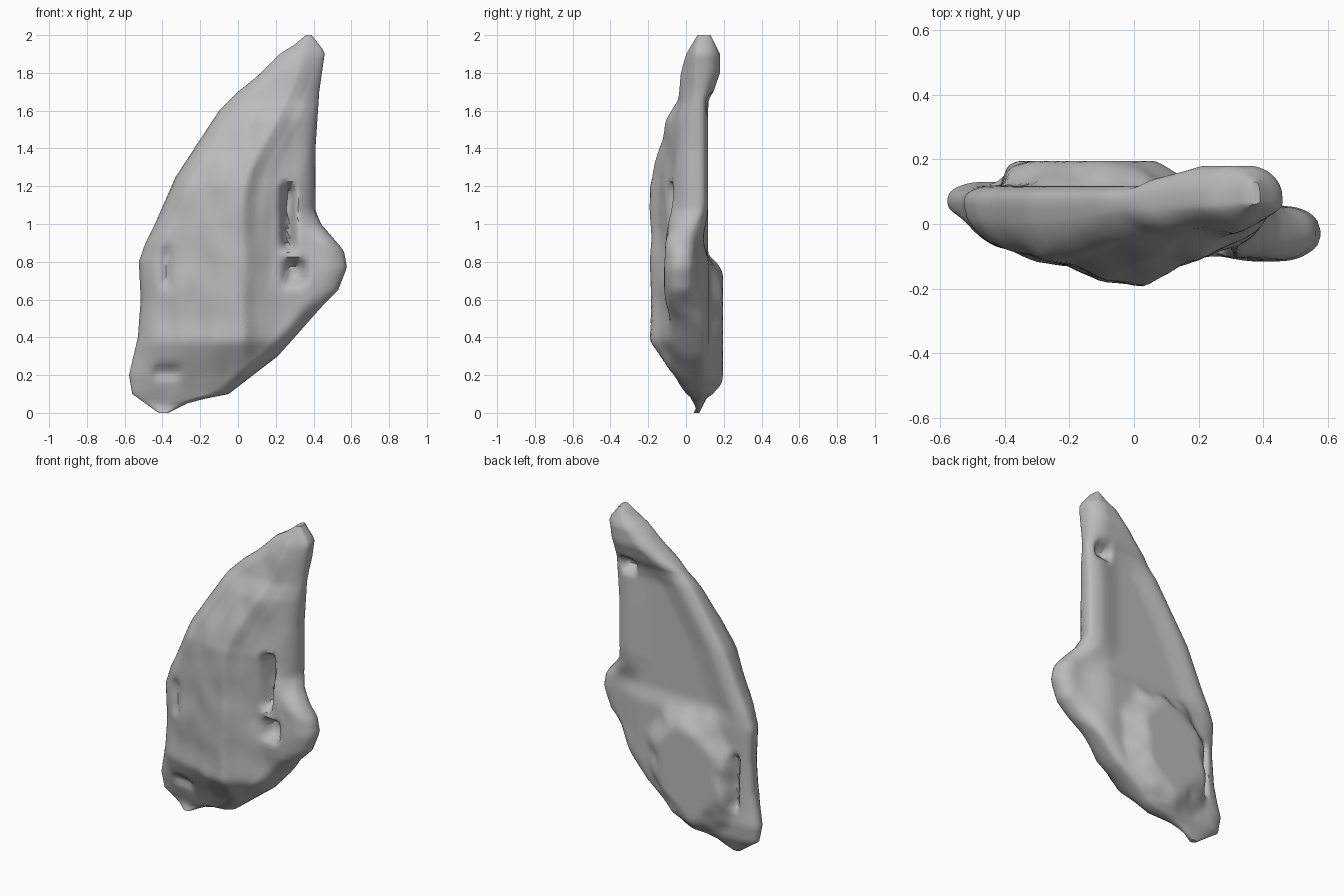
import bpy, bmesh, math
from mathutils import noise, Vector

cube = bpy.data.objects.get("Cube")
if cube:
    bpy.data.objects.remove(cube, do_unlink=True)

# Outline and depth profiles: (height, value)
LEFT = [(0, -.42), (.1, -.56), (.2, -.577), (.4, -.53), (.6, -.515), (.8, -.525), (.9, -.49),
        (1, -.44), (1.25, -.33), (1.6, -.1), (1.7, 0), (1.78, .1), (1.9, .22), (1.95, .3), (2, .36)]
RIGHT = [(0, -.37), (.06, -.25), (.1, -.05), (.2, .08), (.3, .21), (.4, .3), (.57, .45), (.65, .53),
         (.77, .577), (.86, .56), (1, .44), (1.07, .41), (1.4, .41), (1.7, .43), (1.91, .46), (2, .39)]
FRONT = [(0, .06), (.1, -.01), (.2, -.07), (.38, -.19), (1.2, -.19), (1.4, -.14),
         (1.55, -.1), (1.65, -.05), (1.8, -.02), (1.9, .01), (2, .06)]
BACK = [(0, .07), (.1, .12), (.2, .13), (.3, .12), (1.66, .12), (1.7, .145), (1.8, .18), (1.9, .18), (2, .13)]
# Front relief across the width: (x, depth)
RELIEF = [(-.6, -.02), (-.45, -.055), (-.3, -.11), (-.2, -.125), (-.1, -.175), (.03, -.19),
          (.1, -.14), (.17, -.11), (.3, -.08), (.4, -.05), (.6, -.05)]
EDGE_Y = .07


def lookup(table, t):
    for (a, p), (b, q) in zip(table, table[1:]):
        if t <= b:
            return p + (q - p) * (t - a) / (b - a)
    return table[-1][1]


def step(a, b, t):
    t = min(max((t - a) / (b - a), 0), 1)
    return t * t * (3 - 2 * t)


def band(t, low, high, soft):
    return step(low - soft, low + soft, t) * (1 - step(high - soft, high + soft, t))


def patch(x, z, x0, x1, z0, z1, soft):
    """Soft-edged rectangle, 1 inside and 0 outside."""
    return band(x, x0, x1, soft) * band(z, z0, z1, soft)


def lobe(x, z):
    return step(.22, .42, x) * band(z, .5, 1, .1)


def front_y(x, z):
    # The ridge leans towards the tip and shrinks at both ends
    y = lookup(RELIEF, x - .3 * step(1.1, 1.9, z))
    y = EDGE_Y + (y - EDGE_Y) * (lookup(FRONT, z) - EDGE_Y) / (-.19 - EDGE_Y)
    y -= .06 * lobe(x, z)
    y += .015 * noise.noise(Vector((x * 8, 0, z * 5)))
    y += .11 * patch(x, z, .24, .29, .87, 1.2, .03)      # tall slit
    y += .08 * patch(x, z, .25, .35, .69, .8, .03)       # pocket in side lobe
    y += .03 * patch(x, z, -.4, -.36, .67, .87, .03)     # left slit
    y += .03 * patch(x, z, -.44, -.31, .19, .24, .03)    # foot notch
    return y


def back_y(x, z, d):
    y = lookup(BACK, z) - .065 * step(.25, .48, x) * band(z, .5, 1, .12)
    y -= .025 * step(.05, .25, d) * band(z, .85, 1.62, .06)                      # shallow hollow
    pad = math.hypot((x + .14 - .1 * (z - .47)) / .27, (z - .47) / .34)
    pad += .12 * noise.noise(Vector((x * 9, 5, z * 9)))
    y += (.195 - y) * (1 - step(.72, 1.22, pad))                                 # raised pad
    y -= .07 * patch(x, z, -.44, -.41, .3, .62, .025)                            # back slot
    return y - .06 * patch(x, z, .28, .37, 1.6, 1.67, .03)                       # pocket under tip


def row(z, cols):
    """Closed ring: across the front, then back along the rear."""
    xl, xr = lookup(LEFT, z), lookup(RIGHT, z)
    front, back = [], []
    for i in range(cols + 1):
        u = (1 - math.cos(math.pi * i / cols)) * .3 + .4 * i / cols
        x = xl + (xr - xl) * u
        d = min(x - xl, xr - x)
        round_width = min(.11, (xr - xl) * .45)
        f = .12 + .88 * math.sqrt(max(0, 1 - (1 - min(d / round_width, 1)) ** 2))
        yf, yb = front_y(x, z), back_y(x, z, d)
        yf = min(yf, yb - .03)
        mid = EDGE_Y - .1 * lobe(x, z)
        mid = min(max(mid, yf + .01), yb - .01)
        front.append((x, mid + (yf - mid) * f, z))
        back.append((x, mid + (yb - mid) * f, z))
    return front + back[::-1]


# Body shell
bm = bmesh.new()
ROWS, COLS = 80, 52
rings = [[bm.verts.new(p) for p in row(2 * j / ROWS, COLS)] for j in range(ROWS + 1)]
for lower, upper in zip(rings, rings[1:]):
    n = len(lower)
    for i in range(n):
        k = (i + 1) % n
        bm.faces.new((lower[i], lower[k], upper[k], upper[i]))
bm.faces.new(rings[0][::-1])
bm.faces.new(rings[-1])
bmesh.ops.recalc_face_normals(bm, faces=bm.faces)
mesh = bpy.data.meshes.new("stone_body")
bm.to_mesh(mesh)
bm.free()
body = bpy.data.objects.new("stone_body", mesh)
bpy.context.collection.objects.link(body)

# Plain grey
grey = bpy.data.materials.new("stone_grey")
grey.use_nodes = True
colour = (.5, .5, .5, 1)
grey.diffuse_color = colour
grey.node_tree.nodes["Principled BSDF"].inputs["Base Color"].default_value = colour
mesh.materials.append(grey)

bpy.ops.object.select_all(action='DESELECT')
body.select_set(True)
bpy.context.view_layer.objects.active = body
bpy.ops.object.shade_smooth_by_angle(angle=math.radians(50))
